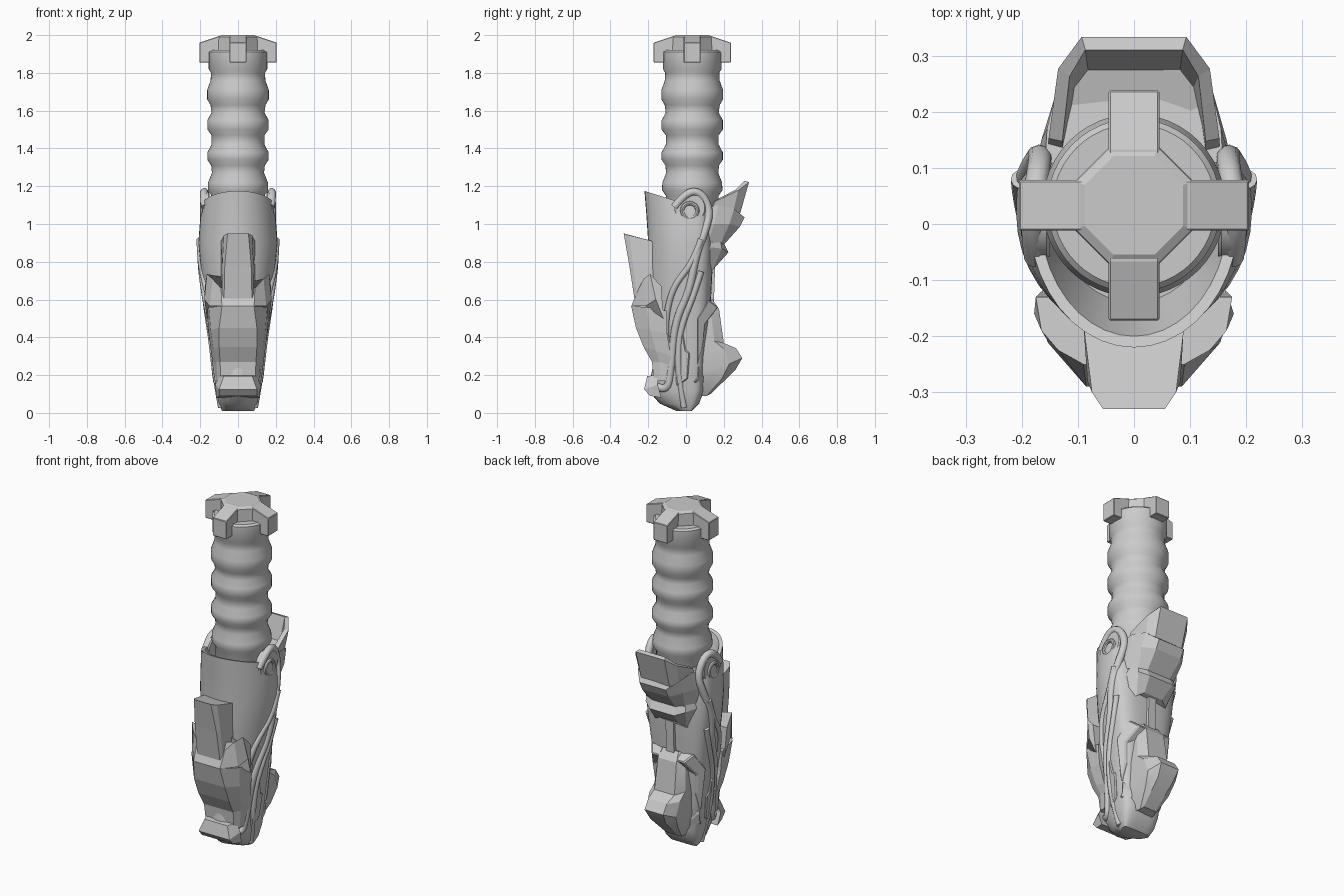
import bpy, bmesh, math

if "Cube" in bpy.data.objects:
    bpy.data.objects.remove(bpy.data.objects["Cube"])

# Body sections: z, half width, front y, back y
BODY = [(0.01, .085, -.05, .03), (.05, .105, -.14, .07), (.12, .12, -.2, .095),
        (.3, .14, -.165, .10), (.55, .168, -.19, .13), (.75, .195, -.2, .14),
        (.9, .21, -.2, .145), (1.03, .2, -.21, .14), (1.1, .188, -.22, .12)]
YC = .02


def finish(name, bm, smooth=None, bevel=0, solid=0):
    bmesh.ops.recalc_face_normals(bm, faces=bm.faces)
    me = bpy.data.meshes.new(name)
    bm.to_mesh(me)
    bm.free()
    ob = bpy.data.objects.new(name, me)
    bpy.context.collection.objects.link(ob)
    if solid:
        m = ob.modifiers.new("thick", 'SOLIDIFY')
        m.thickness = solid
        m.offset = 0
    if bevel:
        m = ob.modifiers.new("bevel", 'BEVEL')
        m.width = bevel
        m.segments = 1
    if smooth:
        bpy.ops.object.select_all(action='DESELECT')
        ob.select_set(True)
        bpy.context.view_layer.objects.active = ob
        bpy.ops.object.shade_smooth_by_angle(angle=math.radians(smooth))
    return ob


def loft(name, rings, closed=True, caps=True, **kw):
    bm = bmesh.new()
    vs = [[bm.verts.new(p) for p in r] for r in rings]
    n = len(vs[0])
    for a, b in zip(vs, vs[1:]):
        for i in range(n if closed else n - 1):
            j = (i + 1) % n
            bm.faces.new((a[i], a[j], b[j], b[i]))
    if caps:
        bm.faces.new(vs[0])
        bm.faces.new(vs[-1])
    return finish(name, bm, **kw)


def armor(name, rows, hollow=False, **kw):
    # rows list the +x half from the middle outwards; the -x half is mirrored
    rings = [[(-x, y, z) for x, y, z in reversed(r)] + list(r) for r in rows]
    if hollow:
        return loft(name, rings, closed=False, caps=False, solid=.025, **kw)
    return loft(name, rings, **kw)


def section(z):
    z = min(max(z, BODY[0][0]), BODY[-1][0])
    for a, b in zip(BODY, BODY[1:]):
        if z <= b[0]:
            t = (z - a[0]) / (b[0] - a[0])
            return [p + (q - p) * t for p, q in zip(a[1:], b[1:])]


def surf_x(y, z):
    w, yf, yb = section(z)
    p, u = (2, (YC - y) / (YC - yf)) if y < YC else (3.3, (y - YC) / (yb - YC))
    return w * max(1 - min(u, 1) ** p, .12) ** (1 / p)


def body_ring(z, w, yf, yb, n=40):
    pts = []
    for i in range(n):
        a = 2 * math.pi * i / n
        c, s = math.cos(a), math.sin(a)
        e = 1 if s < 0 else 2 / 3.3
        x = w * math.copysign(abs(c) ** e, c)
        y = YC + (s * (YC - yf) if s < 0 else s ** e * (yb - YC))
        lift = max(0, z - 1.0) / .1 * .075 * max(0, YC - y) / .24
        pts.append((x, y, z + lift))
    return pts


def side_plate(name, yz, raise_by, bevel=.006):
    for s in (-1, 1):
        inner = [(s * .05, y, z) for y, z in yz]
        outer = [(s * (surf_x(y, z) + raise_by), y, z) for y, z in yz]
        loft(name, [inner, outer], bevel=bevel)


def cable(name, yz, r, lift):
    for s in (-1, 1):
        cu = bpy.data.curves.new(name, 'CURVE')
        cu.dimensions = '3D'
        cu.bevel_depth = r
        cu.bevel_resolution = 3
        cu.use_fill_caps = True
        sp = cu.splines.new('NURBS')
        sp.points.add(len(yz) - 1)
        for p, (y, z) in zip(sp.points, yz):
            p.co = (s * (surf_x(min(y, .1), z) + lift), y, z, 1)
        sp.order_u = 3
        sp.use_endpoint_u = True
        cu.resolution_u = 6
        bpy.context.collection.objects.link(bpy.data.objects.new(name, cu))


# Ribbed grip, turned from a profile
GY = .033
grip = [(.95, .14), (1.15, .14), (1.18, .16), (1.22, .158), (1.27, .138), (1.31, .142),
        (1.34, .162), (1.38, .162), (1.42, .14), (1.47, .14), (1.5, .162), (1.55, .162),
        (1.59, .14), (1.63, .146), (1.66, .163), (1.71, .163), (1.76, .145), (1.8, .143),
        (1.82, .155), (1.91, .155), (1.92, .145)]
loft("ribbed_grip", [[(r * math.cos(k * math.pi / 24), GY + r * math.sin(k * math.pi / 24), z)
                      for k in range(48)] for z, r in grip], smooth=40)

# Cross-shaped pommel: octagonal hub with four hooked arms
loft("pommel_hub", [[(r * math.cos((k + .5) * math.pi / 4), GY + r * math.sin((k + .5) * math.pi / 4), z)
                     for k in range(8)] for z, r in ((1.9, .115), (1.99, .112), (2.0, .095))])
arm = [(.06, 1.91), (.06, 1.995), (.1, 1.995), (.205, 1.96), (.205, 1.855), (.15, 1.855), (.15, 1.91)]
for k in range(4):
    c, s = math.cos(k * math.pi / 2), math.sin(k * math.pi / 2)
    loft("pommel_arm", [[(r * c - h * s, GY + r * s + h * c, z) for r, z in arm]
                        for h in (-.045, .045)], bevel=.003)

# Main shell, open at the top with an inner wall
rings = [body_ring(*b) for b in BODY]
rings += [body_ring(1.1, .168, -.2, .1), body_ring(1.0, .14, -.14, .09)]
loft("main_shell", rings, smooth=40)

# Front crest, cheek wings, lower guard and toe
armor("front_crest", [[(.055, -.33, .95), (.075, -.3, .94), (.09, -.18, .91)],
                      [(.07, -.3, .78), (.083, -.28, .78), (.09, -.16, .78)],
                      [(.075, -.265, .55), (.085, -.25, .55), (.09, -.14, .55)]])
armor("cheek_wings", [[(.09, -.25, .66), (.135, -.225, .71), (.165, -.19, .735), (.175, -.13, .67)],
                      [(.085, -.29, .565), (.15, -.215, .565), (.178, -.16, .6), (.165, -.12, .5)]])
armor("lower_guard", [[(.085, -.29, .565), (.155, -.21, .56), (.165, -.1, .54)],
                      [(.1, -.265, .45), (.145, -.19, .44), (.155, -.1, .42)],
                      [(.1, -.225, .35), (.13, -.16, .33), (.14, -.08, .3)],
                      [(.095, -.18, .27), (.115, -.14, .27), (.13, -.08, .25)],
                      [(.09, -.17, .17), (.11, -.14, .17), (.12, -.08, .17)]])
armor("toe_block", [[(.075, -.205, .195), (.095, -.15, .2)],
                    [(.1, -.222, .125), (.12, -.15, .15)],
                    [(.1, -.19, .09), (.115, -.13, .08)]])

# Overlapping rear collars
armor("rear_crest", [[(.09, .322, 1.225), (.125, .27, 1.18), (.14, .15, 1.12)],
                     [(.085, .265, 1.02), (.11, .23, 1.0), (.14, .1, .99)]], hollow=True)
armor("rear_crest_floor", [[(.08, .28, 1.1), (.11, .25, 1.09), (.13, .1, 1.06)],
                           [(.08, .24, .98), (.1, .22, .98), (.13, .08, .97)]])
armor("rear_collar_upper", [[(.085, .31, 1.035), (.135, .255, 1.08), (.155, .17, 1.1), (.16, .08, 1.08)],
                            [(.085, .285, .985), (.14, .23, 1.0), (.165, .15, 1.0), (.18, .08, 1.0)],
                            [(.075, .2, .89), (.12, .18, .89), (.16, .12, .91), (.17, .08, .92)]])
armor("rear_collar_lower", [[(.08, .2, .9), (.12, .18, .92), (.16, .1, .94)],
                            [(.08, .225, .85), (.13, .19, .87), (.17, .1, .88)],
                            [(.06, .16, .78), (.1, .14, .755), (.15, .09, .75)]])
armor("rear_spine", [[(.025, .155, .8), (.03, .1, .8)], [(.025, .145, .5), (.03, .08, .5)]])

# Heel guard at the lower back
armor("heel_guard", [[(.05, .14, .6), (.075, .11, .59), (.085, .06, .52)],
                     [(.06, .175, .55), (.09, .13, .55), (.1, .055, .5)],
                     [(.065, .2, .37), (.1, .15, .38), (.105, .06, .34)],
                     [(.06, .265, .342), (.1, .2, .34), (.1, .07, .3)],
                     [(.06, .298, .29), (.095, .23, .26), (.1, .07, .22)],
                     [(.05, .26, .225), (.08, .19, .18), (.09, .07, .15)],
                     [(.04, .13, .1), (.05, .11, .09), (.06, .05, .09)]], smooth=25)
side_plate("heel_rim", [(.06, .5), (.12, .6), (.17, .56), (.1, .47), (.09, .36), (.06, .25)], .015)

# Flank blades
side_plate("flank_blade", [(-.2, .74), (-.125, .63), (-.135, .54), (-.09, .42), (-.06, .22),
                           (-.12, .33), (-.15, .5)], .012)
side_plate("flank_inlay", [(-.03, .5), (0, .33), (.02, .32), (.01, .18), (-.05, .14), (-.06, .3)], .008)
side_plate("heel_hook", [(.06, .19), (.065, .25), (.09, .2), (.11, .21), (.1, .15), (.04, .16)], .012)

# Pivot lugs with ring rims
for s in (-1, 1):
    disc = [(.02 + .085 * math.cos(k * math.pi / 12), 1.085 + .085 * math.sin(k * math.pi / 12))
            for k in range(24)]
    loft("pivot_lug", [[(s * x, y, z) for y, z in disc] for x in (.15, .188)], smooth=30, bevel=.006)
    bpy.ops.mesh.primitive_torus_add(major_radius=.04, minor_radius=.011, major_segments=24,
                                     minor_segments=8, location=(s * .19, .02, 1.07),
                                     rotation=(0, math.pi / 2, 0))
    bpy.context.object.name = "pivot_ring"
    bpy.ops.object.shade_smooth_by_angle()

# Cables sweeping down each flank
cable("long_cable", [(-.06, 1.09), (0, 1.17), (.08, 1.17), (.13, 1.07), (.1, .96), (.05, .83), (.02, .65),
                     (-.05, .5), (-.07, .35), (-.08, .22), (-.1, .11), (-.15, .14)], .021, -.004)
cable("short_cable", [(.08, .92), (.04, .8), (-.06, .68), (-.1, .55), (-.11, .4), (-.09, .25)], .017, 0)
cable("rear_cable", [(.08, .75), (.04, .62), (-.01, .5), (-.04, .38), (-.04, .2), (-.01, .03)], .017, -.002)
